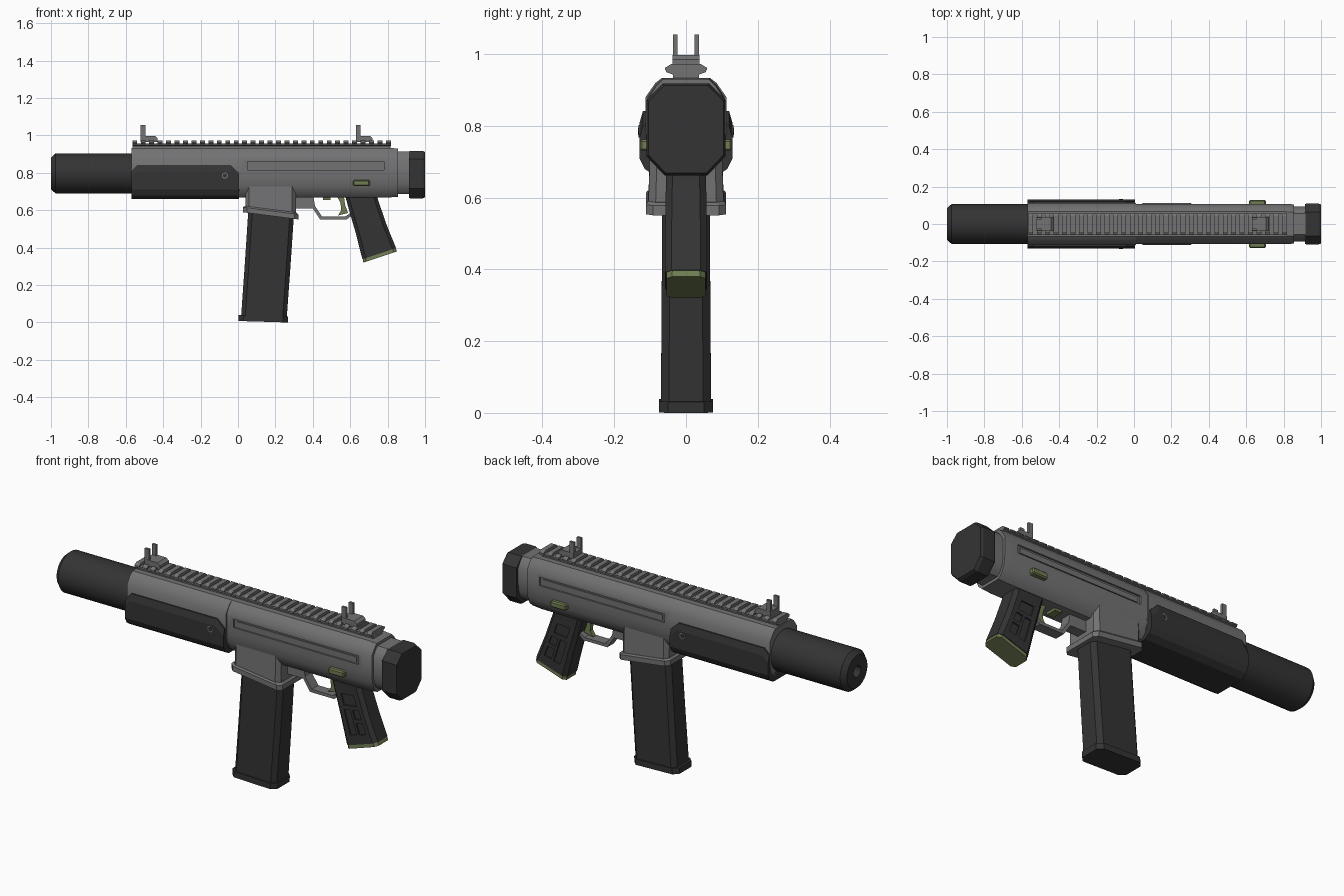
import bpy, bmesh, math
from mathutils import Vector

old = bpy.data.objects.get("Cube")
if old:
    bpy.data.objects.remove(old, do_unlink=True)


def material(name, rgb):
    m = bpy.data.materials.new(name)
    m.use_nodes = True
    m.diffuse_color = (*rgb, 1)
    m.node_tree.nodes["Principled BSDF"].inputs["Base Color"].default_value = (*rgb, 1)
    return m


GREY = material("gunmetal grey", (0.17, 0.17, 0.175))
DARK = material("charcoal black", (0.034, 0.034, 0.034))
OLIVE = material("olive green", (0.16, 0.2, 0.085))


def activate(ob):
    bpy.ops.object.select_all(action='DESELECT')
    ob.select_set(True)
    bpy.context.view_layer.objects.active = ob


def loft(name, rings, mat, bevel=0, smooth=0):
    """Skin a list of equal-length rings and cap both ends."""
    bm = bmesh.new()
    rows = [[bm.verts.new(p) for p in ring] for ring in rings]
    for a, b in zip(rows, rows[1:]):
        for i in range(len(a)):
            j = (i + 1) % len(a)
            bm.faces.new((a[i], a[j], b[j], b[i]))
    bm.faces.new(rows[0][::-1])
    bm.faces.new(rows[-1])
    bmesh.ops.recalc_face_normals(bm, faces=bm.faces)
    if bevel:
        edges = [e for e in bm.edges if e.calc_face_angle(0) > 0.6]
        bmesh.ops.bevel(bm, geom=edges, offset=bevel, segments=1, affect='EDGES')
    me = bpy.data.meshes.new(name)
    bm.to_mesh(me)
    bm.free()
    me.materials.append(mat)
    ob = bpy.data.objects.new(name, me)
    bpy.context.collection.objects.link(ob)
    if smooth:
        activate(ob)
        bpy.ops.object.shade_smooth_by_angle(angle=math.radians(smooth))
    return ob


def prism(name, pts, y0, y1, mat, bevel=0):
    """Extrude an (x, z) outline between two y positions."""
    return loft(name, [[(x, y, z) for x, z in pts] for y in (y0, y1)], mat, bevel)


def box(name, x0, x1, y0, y1, z0, z1, mat, bevel=0):
    return prism(name, [(x0, z0), (x1, z0), (x1, z1), (x0, z1)], y0, y1, mat, bevel)


def section(x, half, top=0.0, scale=1.0, mid=0.8):
    """Mirror a half (y, z) profile into a ring at x."""
    pts = half + [(-y, z) for y, z in reversed(half)]
    return [(x, y * scale, mid + (z - mid) * scale) for y, z in pts]


def block(cx, cz, hx, hy, c, tilt=0.0):
    """Chamfered rectangular ring, sloping in z along x."""
    pts = [(hx - c, hy), (hx, hy - c), (hx, c - hy), (hx - c, -hy),
           (c - hx, -hy), (-hx, c - hy), (-hx, hy - c), (c - hx, hy)]
    return [(cx + x, y, cz + tilt * x) for x, y in pts]


def circle(x, r, z=0.797, n=32):
    return [(x, r * math.cos(2 * math.pi * i / n), z + r * math.sin(2 * math.pi * i / n))
            for i in range(n)]


def cut(target, cutter):
    mod = target.modifiers.new("cut", 'BOOLEAN')
    mod.object = cutter
    mod.solver = 'EXACT'
    activate(target)
    bpy.ops.object.modifier_apply(modifier=mod.name)
    bpy.data.objects.remove(cutter, do_unlink=True)


SIDES = ((1, "left"), (-1, "right"))

# Suppressor with a shallow bore
loft("suppressor", [circle(-0.95, 0.028), circle(-1.0, 0.03), circle(-1.0, 0.085),
                    circle(-0.975, 0.107), circle(-0.55, 0.107)], DARK, smooth=30)

# Receiver: wide forward shroud, main body, narrower neck
upper = [(0.066, 0.934), (0.085, 0.92), (0.113, 0.88), (0.113, 0.78), (0.1, 0.71), (0.065, 0.68)]
body = [(0.066, 0.934), (0.085, 0.915), (0.108, 0.88), (0.108, 0.78), (0.102, 0.73),
        (0.085, 0.69), (0.06, 0.668)]
loft("forward_shroud", [section(-0.57, upper), section(0.01, upper)], GREY, smooth=35)
receiver = loft("receiver", [section(0.0, body), section(0.8, body),
                             section(0.855, body, scale=0.97)], GREY, smooth=35)
loft("receiver_neck", [section(0.84, body, scale=0.86), section(0.93, body, scale=0.86)],
     GREY, smooth=35)
for s, side in SIDES:
    cut(receiver, box("slot_cutter", 0.05, 0.78, s * 0.099, s * 0.13, 0.815, 0.86, GREY))
    box("slot_bar_" + side, 0.065, 0.765, s * 0.09, s * 0.104, 0.822, 0.85, GREY)

# Butt plate
butt = [(0.065, 0.918), (0.11, 0.873), (0.11, 0.715), (0.06, 0.662)]
loft("butt_plate", [section(0.915, butt, scale=0.97), section(0.925, butt),
                    section(0.985, butt), section(1.0, butt, scale=0.95)], DARK)


# Handguard wrapping the underside, with clipped upper corners
def guard_ring(x, top):
    return section(x, [(0.12, top), (0.13, top - 0.035), (0.13, 0.71), (0.115, 0.68), (0.085, 0.66)])


loft("handguard", [guard_ring(-0.57, 0.81), guard_ring(-0.54, 0.842),
                   guard_ring(-0.04, 0.842), guard_ring(0.005, 0.8)], DARK)
for s, side in SIDES:
    for name, r, y, mat in (("screw_", 0.017, 0.132, GREY), ("screw_socket_", 0.011, 0.134, DARK)):
        disc = [(-0.07 + r * math.cos(a * math.pi / 6), 0.785 + r * math.sin(a * math.pi / 6))
                for a in range(12)]
        prism(name + side, disc, s * 0.12, s * y, mat)

# Accessory rail: continuous base with cross teeth
rail = [(0.036, 0.958), (0.056, 0.958), (0.056, 0.95), (0.036, 0.943), (0.036, 0.925)]
loft("rail_base", [section(-0.565, rail), section(0.815, rail)], GREY)
tooth = [(0.042, 0.972), (0.058, 0.962), (0.058, 0.956), (0.04, 0.944)]
COUNT, PITCH = 31, 0.0452
for i in range(COUNT):
    x = -0.565 + i * PITCH
    loft("rail_tooth", [section(x, tooth), section(x + 0.026, tooth)], GREY)

# Folding sights
for name, x in (("front_sight", -0.52), ("rear_sight", 0.63)):
    prism(name + "_base", [(x, 0.965), (x + 0.09, 0.965), (x + 0.09, 0.985),
                           (x + 0.075, 0.998), (x, 0.998)], -0.037, 0.037, GREY)
    for s, side in SIDES:
        box(name + "_post_" + side, x, x + 0.025, s * 0.024, s * 0.036, 0.99, 1.055, GREY)

# Magazine well with flared lip
loft("magazine_well", [block(0.175, 0.74, 0.135, 0.1, 0.02),
                       block(0.175, 0.59, 0.135, 0.105, 0.02, -0.13)], GREY)
loft("magazine_well_lip", [block(0.175, 0.605, 0.138, 0.106, 0.02, -0.13),
                           block(0.175, 0.597, 0.148, 0.112, 0.02, -0.13),
                           block(0.175, 0.57, 0.148, 0.112, 0.02, -0.13)], GREY)

# Magazine and floor plate
loft("magazine", [block(0.178, 0.6, 0.122, 0.066, 0.022, -0.1),
                  block(0.158, 0.3, 0.122, 0.068, 0.022, -0.06),
                  block(0.138, 0.02, 0.122, 0.07, 0.022, -0.03)], DARK)
loft("magazine_floor_plate", [block(0.136, 0.035, 0.132, 0.075, 0.025, -0.03),
                              block(0.134, 0.004, 0.132, 0.075, 0.025, -0.03)], DARK)

# Trigger guard and trigger
prism("trigger_guard", [(0.3, 0.61), (0.4, 0.61), (0.44, 0.55), (0.58, 0.55), (0.62, 0.58),
                        (0.61, 0.592), (0.573, 0.566), (0.45, 0.566), (0.412, 0.622),
                        (0.4, 0.69), (0.3, 0.69)], -0.028, 0.028, GREY)
prism("trigger", [(0.52, 0.69), (0.565, 0.69), (0.572, 0.63), (0.588, 0.585), (0.535, 0.572),
                  (0.552, 0.6), (0.548, 0.64)], -0.012, 0.012, OLIVE)
box("magazine_release", 0.455, 0.495, -0.03, 0.03, 0.655, 0.69, OLIVE)

# Pistol grip with recessed side panels
grip = loft("pistol_grip", [block(0.655, 0.69, 0.085, 0.056, 0.018),
                            block(0.668, 0.64, 0.083, 0.056, 0.018, 0.1),
                            block(0.712, 0.5, 0.083, 0.058, 0.018, 0.25),
                            block(0.755, 0.368, 0.09, 0.058, 0.018, 0.33)], DARK)


def on_grip(u, v):
    top = Vector((0.575, 0.67)).lerp(Vector((0.74, 0.67)), u)
    return top.lerp(Vector((0.665, 0.34)).lerp(Vector((0.845, 0.398)), u), v)


for s, side in SIDES:
    for u0, v0, u1, v1 in ((0.28, 0.2, 0.72, 0.38), (0.25, 0.45, 0.46, 0.85),
                           (0.54, 0.45, 0.76, 0.6), (0.54, 0.66, 0.76, 0.85)):
        outline = [on_grip(u0, v0), on_grip(u1, v0), on_grip(u1, v1), on_grip(u0, v1)]
        cut(grip, prism("panel_cutter", outline, s * 0.05, s * 0.08, DARK))
loft("grip_cap", [block(0.755, 0.37, 0.088, 0.054, 0.016, 0.33),
                  block(0.76, 0.35, 0.09, 0.055, 0.016, 0.33)], OLIVE)

# Fire selectors
for s, side in SIDES:
    box("selector_" + side, 0.615, 0.705, s * 0.09, s * 0.128, 0.73, 0.762, OLIVE, 0.006)
